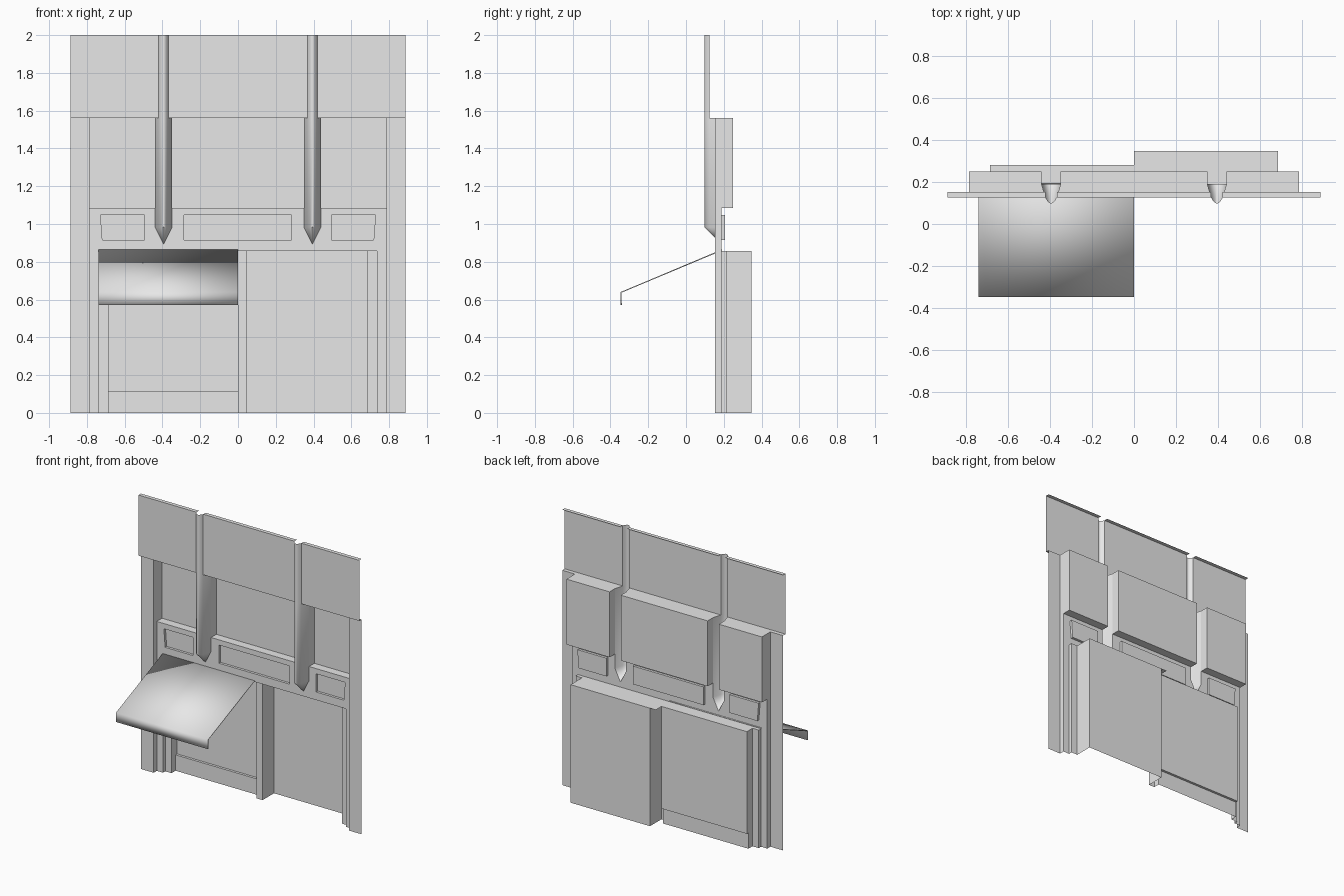
import bpy, bmesh, math
from mathutils import Vector

cube = bpy.data.objects.get("Cube")
if cube:
    bpy.data.objects.remove(cube, do_unlink=True)

grey = bpy.data.materials.new("plain_grey")
grey.use_nodes = True
grey.diffuse_color = (0.8, 0.8, 0.8, 1)
grey.node_tree.nodes["Principled BSDF"].inputs["Base Color"].default_value = (0.8, 0.8, 0.8, 1)

# Key planes: depths (y), heights (z) and widths (x)
BAND, PIER, FASCIA, JAMB, WALL = 0.125, 0.153, 0.189, 0.215, 0.25
SHOP, DOOR = 0.28, 0.346
TOP, SOFFIT, SILL, HEAD, PLINTH = 2.0, 1.56, 1.085, 0.857, 0.115
EDGE, BAY, OPEN, INNER = 0.887, 0.785, 0.735, 0.685
RIB, WIDE, SLIM = 0.394, 0.045, 0.027


def finish(name, bm, smooth=None):
    mesh = bpy.data.meshes.new(name)
    bm.to_mesh(mesh)
    bm.free()
    mesh.materials.append(grey)
    obj = bpy.data.objects.new(name, mesh)
    bpy.context.collection.objects.link(obj)
    if smooth:
        bpy.ops.object.select_all(action='DESELECT')
        obj.select_set(True)
        bpy.context.view_layer.objects.active = obj
        bpy.ops.object.shade_smooth_by_angle(angle=math.radians(smooth))
    return obj


def sheet(name, rows, smooth=None):
    """Surface lofted through rows of points."""
    bm = bmesh.new()
    grid = [[bm.verts.new(p) for p in row] for row in rows]
    for a, b in zip(grid, grid[1:]):
        for i in range(len(a) - 1):
            bm.faces.new((a[i], a[i + 1], b[i + 1], b[i]))
    bmesh.ops.remove_doubles(bm, verts=bm.verts, dist=1e-5)
    return finish(name, bm, smooth)


def wall(name, path, z0, z1, smooth=None):
    """Upright wall along a plan path."""
    return sheet(name, [[(x, y, z) for x, y in path] for z in (z0, z1)], smooth)


def plate(name, outline, z, up=True):
    """Level plate from a plan outline."""
    bm = bmesh.new()
    face = bm.faces.new([bm.verts.new((x, y, z)) for x, y in outline])
    face.normal_update()
    if (face.normal.z > 0) != up:
        face.normal_flip()
    return finish(name, bm)


def flip(path):
    return [(-x, y) for x, y in reversed(path)]


def rect(x0, x1, y0, y1):
    return [(x0, y0), (x1, y0), (x1, y1), (x0, y1)]


# Plan profile of a rib nose, rounded at the front
nose = [(-SLIM, BAND), (-0.018, 0.109), (-0.009, 0.1), (0, 0.097),
        (0.009, 0.1), (0.018, 0.109), (SLIM, BAND)]
shaft = [(-WIDE, FASCIA)] + nose + [(WIDE, FASCIA)]

for side, s in (("right", -1), ("left", 1)):
    turn = flip if s < 0 else list
    cx = s * RIB
    # Outer pier and its return into the bay
    wall(f"{side}_pier", turn([(BAY, PIER), (EDGE, PIER)]), 0, SOFFIT)
    wall(f"{side}_upper_return", turn([(BAY, WALL), (BAY, PIER)]), SILL, SOFFIT)
    wall(f"{side}_lower_return", turn([(BAY, FASCIA), (BAY, PIER)]), 0, SILL)
    # Upper band, its top return and the soffit below it
    wall(f"{side}_band", turn([(RIB + SLIM, BAND), (EDGE, BAND)]), SOFFIT, TOP)
    plate(f"{side}_band_top", turn(rect(RIB + SLIM, EDGE, BAND, PIER)), TOP)
    plate(f"{side}_soffit", turn([(RIB + SLIM, BAND), (EDGE, BAND), (EDGE, PIER), (BAY, PIER),
                                  (BAY, WALL), (RIB + WIDE, WALL), (RIB + WIDE, FASCIA)]),
          SOFFIT, False)
    # Recessed wall and sill
    wall(f"{side}_recessed_wall", turn([(RIB + WIDE, WALL), (BAY, WALL)]), SILL, SOFFIT)
    plate(f"{side}_sill", turn(rect(RIB + WIDE, BAY, FASCIA, WALL)), SILL)
    # Rib: slim upper part, wide shaft with pointed foot, side cheeks
    wall(f"{side}_rib_upper", [(cx + x, y) for x, y in nose], SOFFIT, TOP, 50)
    foot = (cx, FASCIA, 0.893)
    sheet(f"{side}_rib_shaft",
          [[foot] * len(shaft)] + [[(cx + x, y, z) for x, y in shaft] for z in (0.983, SOFFIT)], 40)
    for k in (-1, 1):
        path = [(cx + k * WIDE, FASCIA), (cx + k * WIDE, WALL)]
        wall(f"{side}_rib_cheek", path if k > 0 else path[::-1], SILL, SOFFIT)

# Middle pieces between the ribs
M, N = RIB - SLIM, RIB - WIDE
wall("middle_band", [(-M, BAND), (M, BAND)], SOFFIT, TOP)
plate("middle_band_top", rect(-M, M, BAND, PIER), TOP)
plate("middle_soffit", [(-M, BAND), (M, BAND), (N, FASCIA), (N, WALL), (-N, WALL), (-N, FASCIA)],
      SOFFIT, False)
wall("middle_recessed_wall", [(-N, WALL), (N, WALL)], SILL, SOFFIT)
plate("middle_sill", rect(-N, N, FASCIA, WALL), SILL)

# Fascia with notches for the rib feet and three panel openings
Z0, Z1 = 0.915, 1.047
side_panel = [(0.495, Z0), (0.718, Z0), (0.728, Z1), (0.495, Z1)]
panels = {"middle": rect(-0.285, 0.282, Z0, Z1), "left": side_panel, "right": flip(side_panel)}
half = [(OPEN, HEAD), (OPEN, 0), (BAY, 0), (BAY, SILL), (RIB + WIDE, SILL),
        (RIB + WIDE, 0.983), (RIB, 0.893), (N, 0.983), (N, SILL)]
bm = bmesh.new()
for loop in [half + flip(half)] + list(panels.values()):
    vs = [bm.verts.new((x, FASCIA, z)) for x, z in loop]
    for i, v in enumerate(vs):
        bm.edges.new((v, vs[i - 1]))
bmesh.ops.triangle_fill(bm, edges=bm.edges[:], use_beauty=True, normal=Vector((0, -1, 0)))
bm.normal_update()
for f in bm.faces:
    if f.normal.y > 0:
        f.normal_flip()
finish("fascia", bm)

# Sunken panels in the fascia
for name, ring in panels.items():
    loop = ring if ring[0][0] < ring[1][0] or name == "middle" else ring[::-1]
    loop = loop + loop[:1]
    back = FASCIA + 0.018
    sheet(f"{name}_panel_rim", [[(x, y, z) for x, z in loop] for y in (FASCIA, back)])
    bm = bmesh.new()
    face = bm.faces.new([bm.verts.new((x, back, z)) for x, z in ring])
    face.normal_update()
    if face.normal.y > 0:
        face.normal_flip()
    finish(f"{name}_panel", bm)


# Ground floor: stepped jambs, shop front, centre post and deep doorway
def ground_path(depth):
    return [(-OPEN, FASCIA), (-OPEN, JAMB), (-INNER, JAMB), (-INNER, depth), (0, depth),
            (0, JAMB), (0.047, JAMB), (0.047, DOOR), (INNER, DOOR), (INNER, JAMB),
            (OPEN, JAMB), (OPEN, FASCIA)]


wall("ground_floor_base", ground_path(SHOP - 0.018), 0, PLINTH)
wall("ground_floor_front", ground_path(SHOP), PLINTH, HEAD)
plate("plinth_ledge", rect(-INNER, 0, SHOP - 0.018, SHOP), PLINTH)
plate("ground_floor_ceiling",
      [(-OPEN, FASCIA), (OPEN, FASCIA), (OPEN, JAMB), (INNER, JAMB), (INNER, DOOR), (0, DOOR),
       (0, SHOP), (-INNER, SHOP), (-INNER, JAMB), (-OPEN, JAMB)], HEAD, False)

# Awning: sloped sheet with a hanging front lip
slope = [(FASCIA, 0.865), (-0.346, 0.64), (-0.346, 0.572)]
awning = sheet("awning", [[(x, y, z) for y, z in slope] for x in (-0.738, 0)], 75)
thick = awning.modifiers.new("thickness", 'SOLIDIFY')
thick.thickness = 0.006
thick.offset = -1
